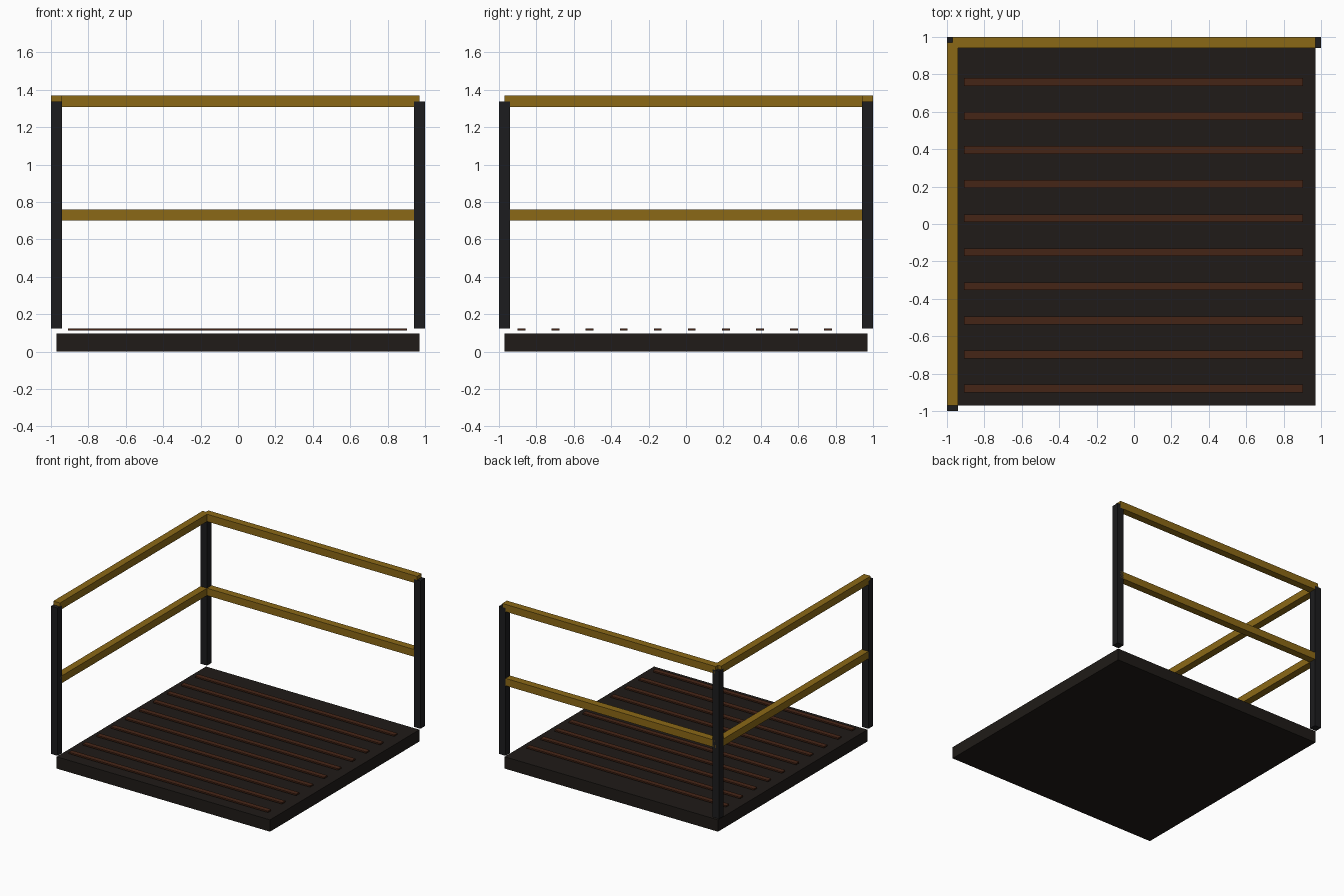
import bpy

if "Cube" in bpy.data.objects:
    bpy.data.objects.remove(bpy.data.objects["Cube"])


def material(name, rgb):
    m = bpy.data.materials.new(name)
    m.diffuse_color = (*rgb, 1)
    m.use_nodes = True
    m.node_tree.nodes["Principled BSDF"].inputs["Base Color"].default_value = m.diffuse_color
    return m


iron = material("dark_iron", (0.012, 0.012, 0.013))
deck = material("deck_dark", (0.014, 0.011, 0.009))
rust = material("rust_brown", (0.06, 0.018, 0.008))
yellow = material("rail_yellow", (0.26, 0.14, 0.008))


def box(name, lo, hi, mat):
    bpy.ops.mesh.primitive_cube_add(size=1, location=[(a + b) / 2 for a, b in zip(lo, hi)])
    ob = bpy.context.object
    ob.name = name
    ob.scale = [b - a for a, b in zip(lo, hi)]
    bpy.ops.object.transform_apply(location=False, rotation=False, scale=True)
    ob.data.materials.append(mat)
    return ob


E = 0.97   # platform half width and post centre line
R = 0.03   # half thickness of posts and rails

# Platform slab
box("platform", (-E, -E, 0), (E, E, 0.097), deck)

# Raised grip slats
for i in range(10):
    y = -0.879 + i * 0.182
    box(f"grip_slat_{i + 1}", (-0.909, y - 0.021, 0.112), (0.903, y + 0.021, 0.124), rust)

# Corner posts, front right corner left open
for name, x, y in (("front_left", -E, -E), ("back_left", -E, E), ("back_right", E, E)):
    box(f"{name}_post", (x - R, y - R, 0.124), (x + R, y + R, 1.338), iron)

# Handrails and middle rails along the back and left sides
for name, z in (("top", 1.338), ("middle", 0.73)):
    box(f"back_{name}_rail", (-E, E - R, z - R), (E, E + R, z + R), yellow)
    box(f"left_{name}_rail", (-E - R, -E, z - R), (-E + R, E, z + R), yellow)
